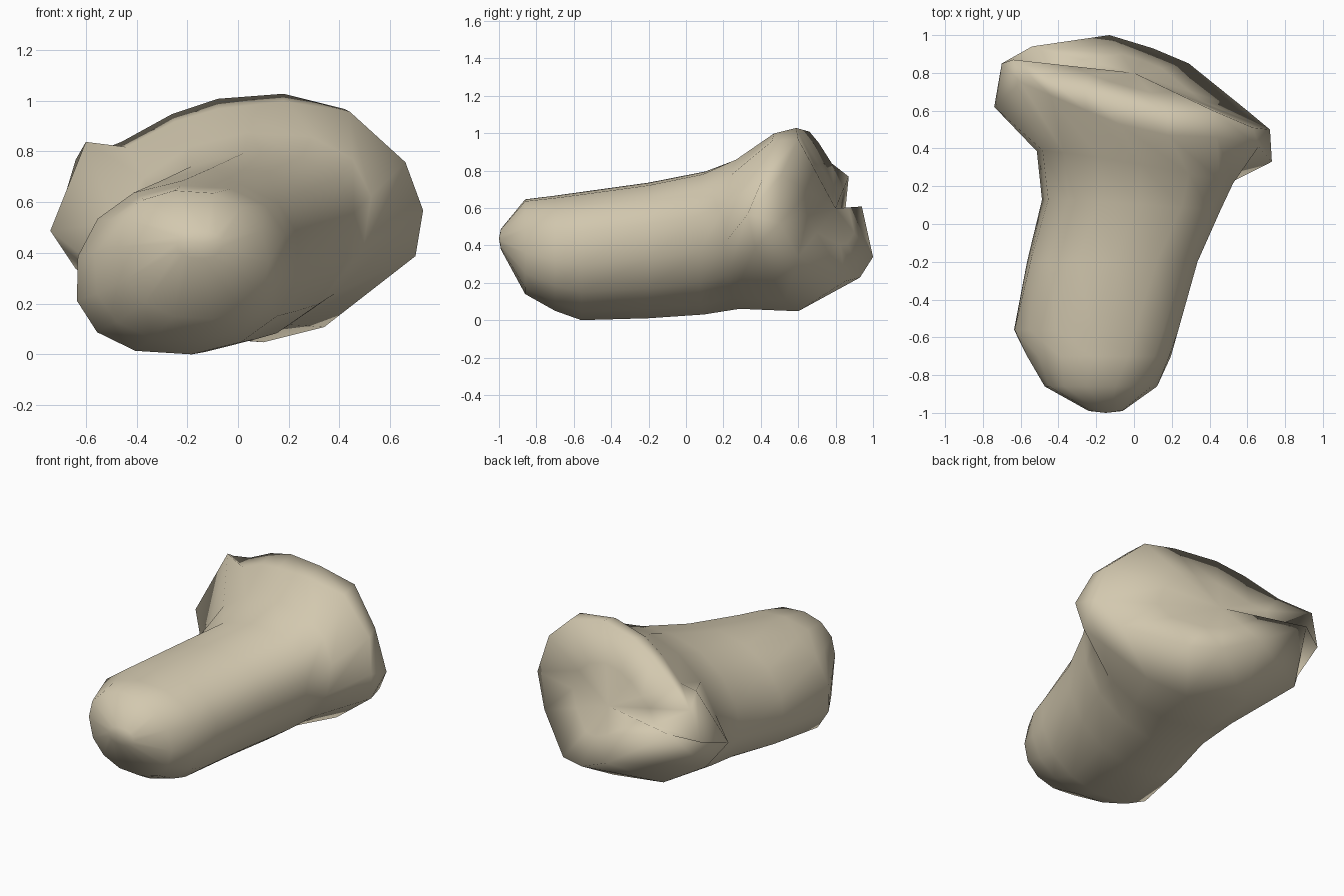
import bpy
import bmesh
from math import cos, sin, tau, copysign
from mathutils import Vector

default_cube = bpy.data.objects.get("Cube")
if default_cube:
    bpy.data.objects.remove(default_cube, do_unlink=True)

SIDES = 14


def make_material(name, colour):
    material = bpy.data.materials.new(name)
    material.use_nodes = True
    material.diffuse_color = colour
    material.node_tree.nodes["Principled BSDF"].inputs["Base Color"].default_value = colour
    return material


def rounded(value, power=0.9):
    return copysign(abs(value) ** power, value)


def stem_ring(y, left, right, bottom, top, skew, lean):
    """Slightly boxy oval section: skew brings +x forward, lean shifts the top to +x."""
    centre = Vector(((left + right) / 2, y, (bottom + top) / 2))
    points = []
    for i in range(SIDES):
        angle = tau * i / SIDES - 0.1
        across, height = rounded(cos(angle)), rounded(sin(angle))
        points.append(centre + Vector((across * (right - left) / 2 + lean * height,
                                       -skew * across,
                                       height * (top - bottom) / 2)))
    return points


def add_ring(bm, points):
    return [bm.verts.new(point) for point in points]


def bridge(bm, first, second):
    for i in range(SIDES):
        j = (i + 1) % SIDES
        bm.faces.new((first[i], first[j], second[j], second[i]))


def close_end(bm, ring, tip):
    centre = bm.verts.new(tip)
    for i in range(SIDES):
        bm.faces.new((ring[i], ring[(i + 1) % SIDES], centre))


# Stem sections: y, left, right, bottom, top, skew, lean
stem_sections = [
    (-.99, -.24, -.06, .38, .49, 0, 0),
    (-.86, -.47, .12, .14, .65, 0, -.03),
    (-.7, -.57, .2, .05, .67, 0, .02),
    (-.56, -.64, .24, 0, .69, 0, .05),
    (-.2, -.56, .33, .01, .74, 0, .08),
    (.1, -.47, .44, .03, .8, .03, .11),
    (.3, -.5, .51, .06, .88, .09, .11),
]

# Flared head: front edge of the rim, starting at +x and going over the top
front_rim = [
    (.73, .33, .57), (.66, .41, .76), (.44, .46, .96), (.18, .47, 1),
    (-.08, .53, .97), (-.25, .6, .92), (-.44, .68, .82), (-.6, .75, .84),
    (-.74, .62, .49), (-.64, .71, .34), (-.3, .66, .13), (.1, .6, .05),
    (.34, .53, .11), (.7, .37, .39),
]

# Back edge of the rim, in the same order
back_rim = [
    (.72, .5, .52), (.63, .51, .78), (.42, .6, .97), (.18, .59, 1.03),
    (-.08, .66, 1.01), (-.26, .71, .95), (-.46, .78, .84), (-.64, .87, .77),
    (-.7, .85, .57), (-.54, .94, .61), (-.13, 1, .34), (.1, .93, .23),
    (.29, .85, .21), (.6, .6, .34),
]

# Shallow hollow in the back of the head
hollow_centre = Vector((0, .8, .6))
hollow_ring = [Vector(p).lerp(hollow_centre, .5) for p in back_rim]

bm = bmesh.new()
outlines = [stem_ring(*section) for section in stem_sections]
outlines += [front_rim, back_rim, hollow_ring]
rings = [add_ring(bm, outline) for outline in outlines]
for first, second in zip(rings, rings[1:]):
    bridge(bm, first, second)
close_end(bm, rings[0], (-.15, -1, .44))
close_end(bm, rings[-1], hollow_centre)
bmesh.ops.recalc_face_normals(bm, faces=bm.faces)

# Rest the stone on the ground
lowest = min(v.co.z for v in bm.verts)
for v in bm.verts:
    v.co.z -= lowest
for face in bm.faces:
    face.smooth = True

mesh = bpy.data.meshes.new("flared_stone")
bm.to_mesh(mesh)
bm.free()
mesh.materials.append(make_material("sandy stone", (.65, .58, .43, 1)))
stone = bpy.data.objects.new("flared_stone", mesh)
bpy.context.collection.objects.link(stone)
